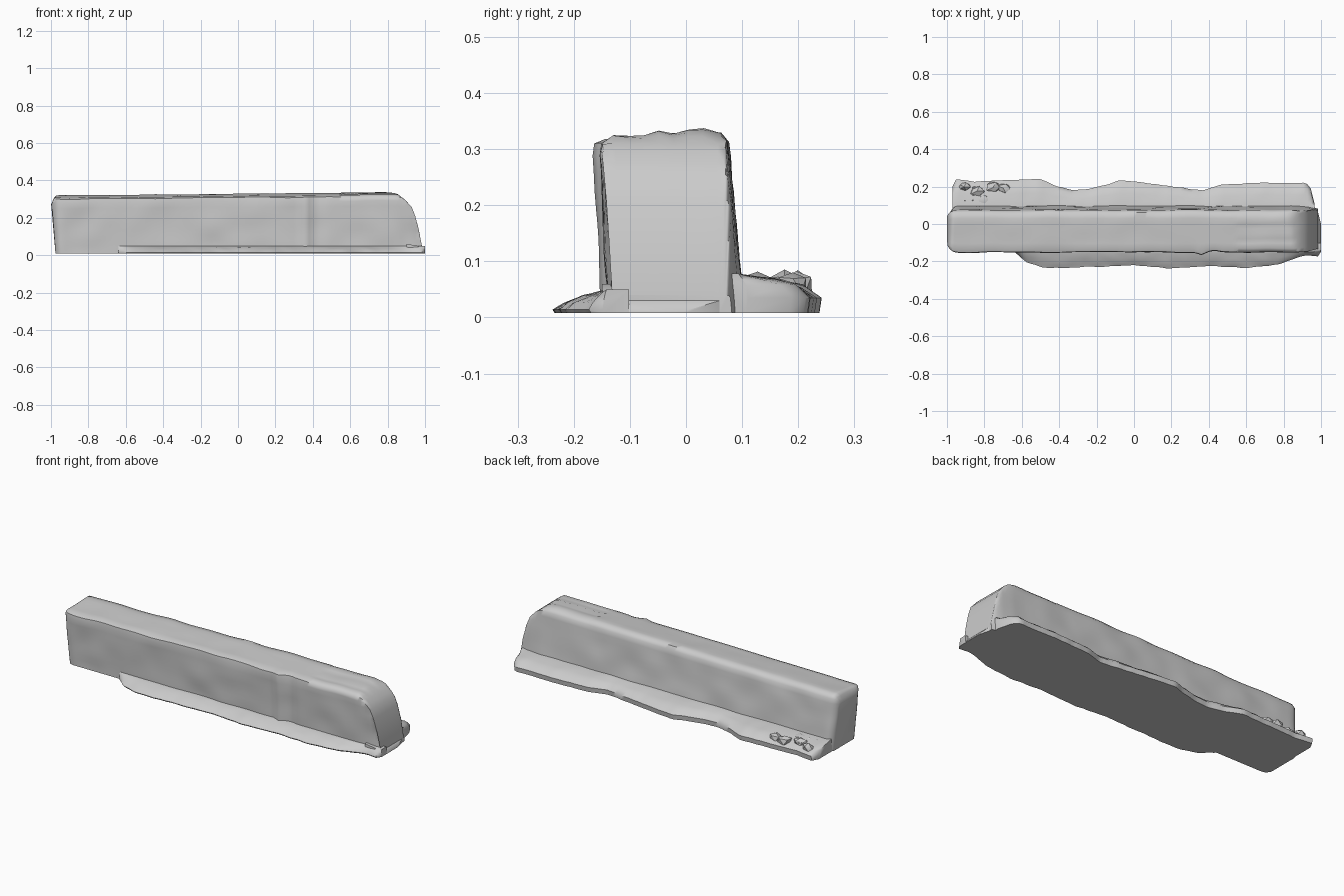
import bpy, bmesh, math, random
from mathutils import Vector, noise

if "Cube" in bpy.data.objects:
    bpy.data.objects.remove(bpy.data.objects["Cube"])

random.seed(4)
FLOOR = 0.008


def lerp_table(table, x):
    """Linear lookup in a list of (x, value) pairs."""
    if x <= table[0][0]:
        return table[0][1]
    for (x0, v0), (x1, v1) in zip(table, table[1:]):
        if x <= x1:
            return v0 + (v1 - v0) * (x - x0) / (x1 - x0)
    return table[-1][1]


def finish(name, bm, angle=40):
    bmesh.ops.recalc_face_normals(bm, faces=bm.faces)
    mesh = bpy.data.meshes.new(name)
    bm.to_mesh(mesh)
    bm.free()
    obj = bpy.data.objects.new(name, mesh)
    bpy.context.collection.objects.link(obj)
    bpy.ops.object.select_all(action='DESELECT')
    bpy.context.view_layer.objects.active = obj
    obj.select_set(True)
    bpy.ops.object.shade_smooth_by_angle(angle=math.radians(angle))
    return obj


def loft(name, rings, angle=40):
    """Skin a list of closed rings and cap both ends."""
    bm = bmesh.new()
    loops = [[bm.verts.new(p) for p in ring] for ring in rings]
    n = len(loops[0])
    for a, b in zip(loops, loops[1:]):
        for i in range(n):
            j = (i + 1) % n
            bm.faces.new((a[i], a[j], b[j], b[i]))
    bm.faces.new(loops[0])
    bm.faces.new(loops[-1])
    return finish(name, bm, angle)


def densify(points, step):
    """Split the closed profile into short segments."""
    out = []
    for a, b in zip(points, points[1:] + points[:1]):
        a, b = Vector(a), Vector(b)
        n = max(1, round((b - a).length / step))
        out += [a.lerp(b, k / n) for k in range(n)]
    return out


# Wall: leaning block with rounded top edges, the right end curving down
PROFILE = densify([(-0.138, FLOOR), (-0.14, 0.05), (-0.153, 0.28), (-0.15, 0.302),
                   (-0.13, 0.31), (0.03, 0.323), (0.06, 0.32), (0.073, 0.302),
                   (0.095, 0.09), (0.102, FLOOR)], 0.028)
TOP = [(-1, 0.27), (-0.985, 0.305), (-0.96, 0.33), (0.79, 0.34), (0.85, 0.325),
       (0.89, 0.3), (0.93, 0.255), (0.955, 0.19), (0.97, 0.12), (0.985, 0.04)]
SIDE = [(-1, 0.72), (-0.99, 0.86), (-0.97, 0.97), (-0.95, 1), (0.85, 1),
        (0.93, 0.95), (0.96, 0.9), (0.985, 0.84)]
xs = [-1, -0.993, -0.985, -0.972, -0.96]
xs += [-0.94 + 0.02 * i for i in range(87)]
xs += [0.8 + 0.0185 * i for i in range(1, 11)]

rings = []
for x in xs:
    top, side = lerp_table(TOP, x), lerp_table(SIDE, x)
    ring = []
    for y, z in PROFILE:
        bump = noise.noise(Vector((x * 7, y * 9, z * 9)))
        front = max(0.0, min(1.0, (-0.1 - y) / 0.03))
        px, py = x, -0.025 + (y + 0.025) * side
        pz = min(z + 0.008 * (x + 0.6) * (z > 0.25), top)
        if z > FLOOR + 0.001:
            py += 0.005 * bump
            pz = min(pz + 0.004 * bump, top)
            # Upright rib and the shallow recess beside it
            py -= front * 0.014 * math.exp(-((x - 0.36) / 0.022) ** 2)
            py += front * 0.008 * math.exp(-((x - 0.43) / 0.03) ** 2)
            # Grooved top near the right end
            if z > 0.3 and 0.55 < x < 0.86:
                pz += 0.004 * math.sin(y * 90)
        if x < -0.9:
            px += 0.025 * (1 - z / 0.33) * (-0.9 - x) / 0.1
        ring.append((px, py, pz))
    rings.append(ring)
loft("wall", rings, 50)


# Ragged footings: thin strips of earth along both long sides
FRONT_EDGE = [(-0.64, -0.15), (-0.58, -0.2), (-0.5, -0.23), (-0.4, -0.235), (0, -0.222),
              (0.2, -0.238), (0.4, -0.225), (0.6, -0.235), (0.78, -0.215),
              (0.87, -0.18), (0.93, -0.165), (0.985, -0.175), (1, -0.15)]
BACK_EDGE = [(-0.97, 0.2), (-0.95, 0.24), (-0.85, 0.225), (-0.7, 0.235), (-0.5, 0.24),
             (-0.42, 0.205), (-0.32, 0.18), (-0.2, 0.195), (-0.07, 0.235), (0.1, 0.215),
             (0.2, 0.2), (0.37, 0.18), (0.46, 0.21), (0.65, 0.22), (0.92, 0.22),
             (0.945, 0.19), (0.965, 0.11)]


def footing(name, edge, inner, crest, lip, rim):
    x0, x1 = edge[0][0], edge[-1][0]
    sgn = 1 if inner > 0 else -1
    rings = []
    for i in range(101):
        x = x0 + (x1 - x0) * i / 100
        r = noise.noise(Vector((x * 18, inner * 30, 0)))
        out = lerp_table(edge, x) + 0.005 * r
        width = out - inner
        core = inner - sgn * 0.04
        ring = [(core, FLOOR), (core, crest)]
        for t, z in ((0, crest), (0.2, crest * 0.8 + lip * 0.2),
                     (0.5, (crest + lip) / 2), (0.8, lip)):
            k = noise.noise(Vector((x * 14, t * 3, inner * 20)))
            ring.append((inner + width * t, max(FLOOR + 0.004, z + 0.008 * k * t)))
        ring += [(out, rim), (out - sgn * 0.004, FLOOR)]
        rings.append([(x, y, z) for y, z in ring])
    loft(name, rings, 50)


footing("front_footing", FRONT_EDGE, -0.142, 0.05, 0.024, 0.014)
footing("back_footing", BACK_EDGE, 0.094, 0.078, 0.055, 0.035)

# Pointed foot at the right end, joining the wall to the ground
loft("right_toe", [[(x, y0, FLOOR), (x, y0, h), (x, y1, h), (x, y1, FLOOR)]
                   for x, y0, y1, h in ((0.9, -0.15, 0.09, 0.06), (0.96, -0.15, 0.09, 0.05),
                                        (0.985, -0.14, 0.06, 0.03), (1, -0.1, 0, 0.012))])

# Loose rubble on the back footing at the left end
bm = bmesh.new()
for i in range(12):
    pos = Vector((random.uniform(-0.92, -0.68), random.uniform(0.12, 0.205), 0.058))
    made = bmesh.ops.create_icosphere(bm, subdivisions=1, radius=random.uniform(0.015, 0.03))
    for v in made["verts"]:
        v.co *= random.uniform(0.75, 1.15)
        v.co = Vector((v.co.x * 1.5, v.co.y, v.co.z)) + pos
finish("rubble", bm, 30)
